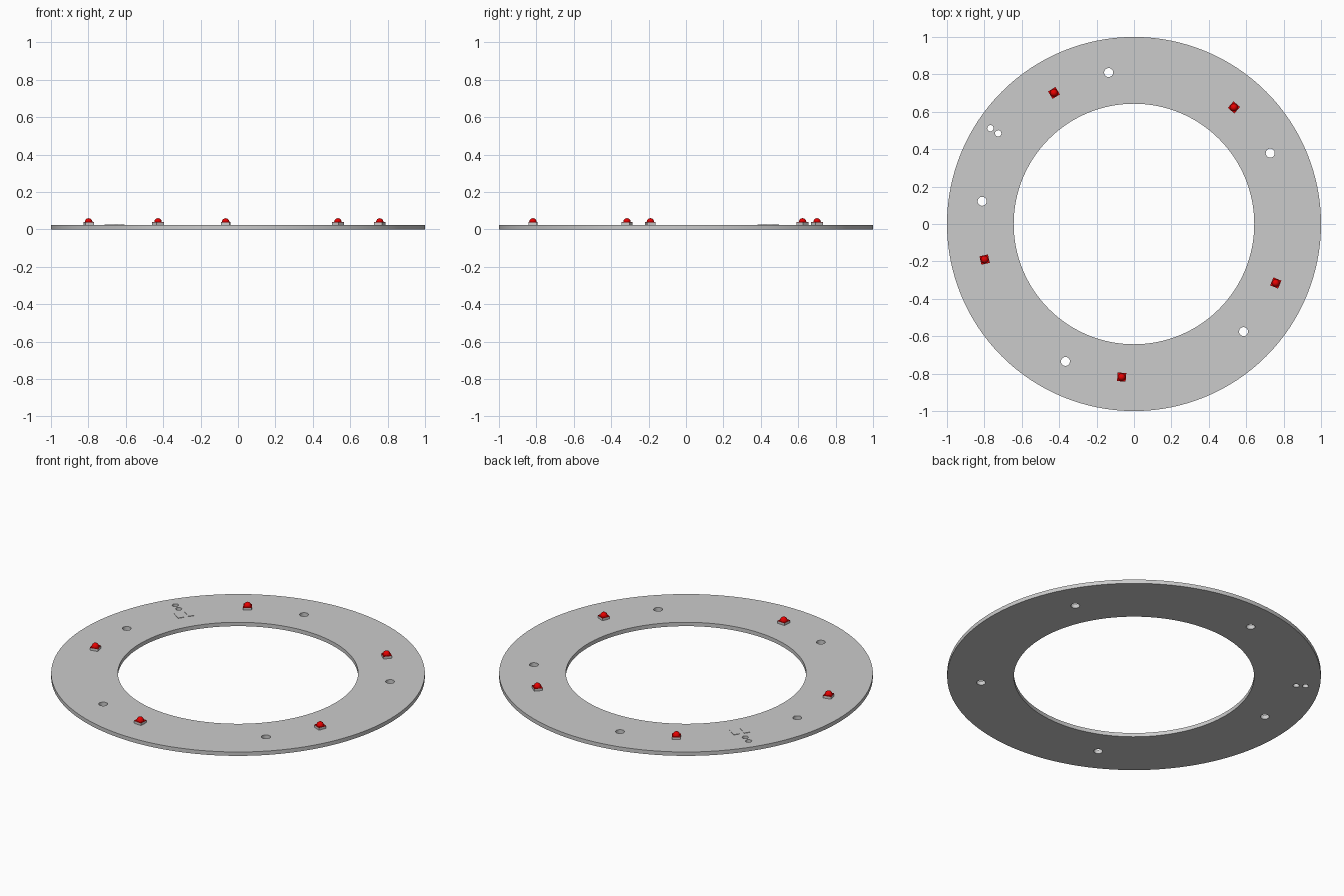
import bpy, bmesh
from math import cos, sin, radians
from mathutils import Matrix

if "Cube" in bpy.data.objects:
    bpy.data.objects.remove(bpy.data.objects["Cube"])

T = 0.023          # ring thickness
MID = 0.821        # pitch radius of lamps and holes


def material(name, color):
    m = bpy.data.materials.new(name)
    m.diffuse_color = color
    m.use_nodes = True
    m.node_tree.nodes["Principled BSDF"].inputs["Base Color"].default_value = m.diffuse_color
    return m


red = material("red", (0.8, 0.0, 0.0, 1))
pad_grey = material("pad_grey", (0.7, 0.7, 0.7, 1))


def finish(ob, name, mat=None):
    ob.name = name
    if mat:
        ob.data.materials.append(mat)
    return ob


def polar(r, deg, z=0.0):
    return (r * cos(radians(deg)), r * sin(radians(deg)), z)


def cylinder(name, r, depth, loc, sides):
    bpy.ops.mesh.primitive_cylinder_add(vertices=sides, radius=r, depth=depth, location=loc)
    return finish(bpy.context.object, name)


def box(name, size, loc, deg, mat=None):
    bpy.ops.mesh.primitive_cube_add(size=1, location=loc, rotation=(0, 0, radians(deg)))
    ob = bpy.context.object
    ob.scale = size
    return finish(ob, name, mat)


def dome(name, r, h, loc, deg, mat):
    bm = bmesh.new()
    bmesh.ops.create_uvsphere(bm, u_segments=24, v_segments=12, radius=r)
    bmesh.ops.bisect_plane(bm, geom=bm.verts[:] + bm.edges[:] + bm.faces[:],
                           plane_co=(0, 0, 0), plane_no=(0, 0, 1), clear_inner=True)
    bmesh.ops.transform(bm, matrix=Matrix.Diagonal((1, 1, h / r, 1)), verts=bm.verts)
    me = bpy.data.meshes.new(name)
    bm.to_mesh(me)
    bm.free()
    me.shade_smooth()
    ob = bpy.data.objects.new(name, me)
    ob.location = loc
    bpy.context.collection.objects.link(ob)
    return finish(ob, name, mat)


# Flat ring, with cutters for centre, mounting holes and wire holes
ring = cylinder("ring_plate", 1.0, T, (0, 0, T / 2), 128)
cutters = [cylinder("centre_cutter", 0.643, 0.2, (0, 0, 0), 128)]
for i in range(5):
    cutters.append(cylinder("mount_hole_cutter", 0.024, 0.2, polar(MID, 27.5 + 72 * i), 32))
for r in (0.923, 0.873):
    cutters.append(cylinder("wire_hole_cutter", 0.017, 0.2, polar(r, 146.3), 24))
for c in cutters:
    c.hide_render = True
    mod = ring.modifiers.new("cut", 'BOOLEAN')
    mod.object = c
    mod.solver = 'EXACT'
    bpy.context.view_layer.objects.active = ring
    bpy.ops.object.modifier_apply(modifier=mod.name)
    bpy.data.objects.remove(c)
bpy.ops.object.select_all(action='DESELECT')
ring.select_set(True)
bpy.ops.object.shade_smooth_by_angle(angle=radians(30))

# Five lamps: grey base, red top plate, red dome
for i in range(5):
    a = 49.4 + 72 * i
    box("lamp_base", (0.046, 0.046, 0.013), polar(MID, a, T + 0.0065), a)
    box("lamp_top", (0.046, 0.046, 0.003), polar(MID, a, T + 0.0145), a, red)
    dome("lamp_dome", 0.02, 0.021, polar(MID, a, T + 0.016), a, red)

# Two solder pads, side by side across the radius
cx, cy, _ = polar(0.793, 146.3)
tx, ty, _ = polar(0.03, 146.3 + 90)
for s in (-1, 1):
    box("solder_pad", (0.064, 0.034, 0.003), (cx + s * tx, cy + s * ty, T + 0.001), 146.3, pad_grey)
